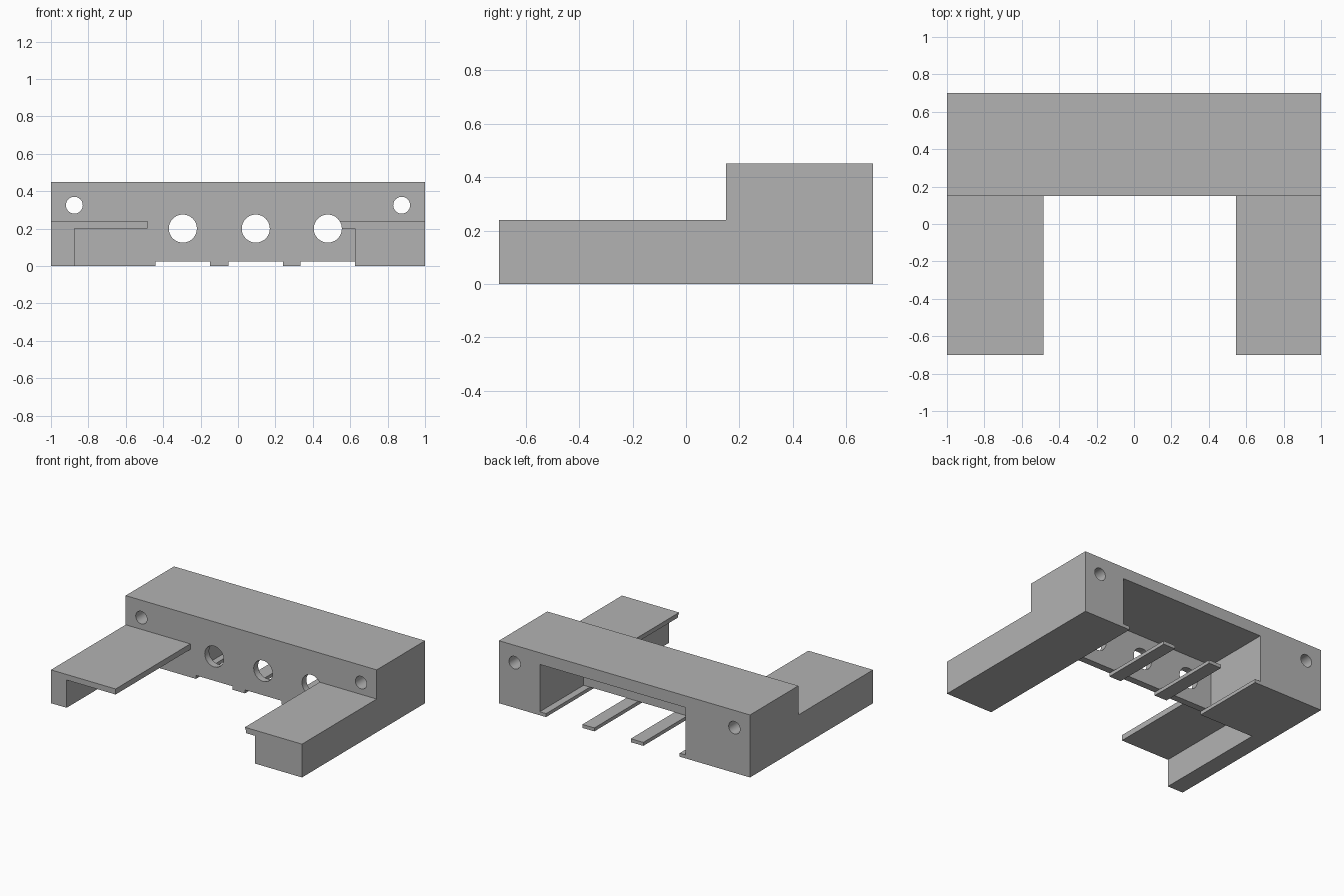
import bpy
import bmesh
import math
from mathutils import Vector

cube = bpy.data.objects.get("Cube")
if cube:
    bpy.data.objects.remove(cube)

grey = bpy.data.materials.new("plain_grey")
grey.use_nodes = True
colour = (0.45, 0.45, 0.45, 1)
grey.diffuse_color = colour
grey.node_tree.nodes["Principled BSDF"].inputs["Base Color"].default_value = colour


def prism(name, points, sweep):
    """Closed solid made by sweeping a polygon along a vector."""
    bm = bmesh.new()
    base = bm.faces.new([bm.verts.new(p) for p in points])
    swept = bmesh.ops.extrude_face_region(bm, geom=[base])["geom"]
    moved = [v for v in swept if isinstance(v, bmesh.types.BMVert)]
    bmesh.ops.translate(bm, verts=moved, vec=Vector(sweep))
    bmesh.ops.recalc_face_normals(bm, faces=bm.faces)
    mesh = bpy.data.meshes.new(name)
    bm.to_mesh(mesh)
    bm.free()
    mesh.materials.append(grey)
    obj = bpy.data.objects.new(name, mesh)
    bpy.context.collection.objects.link(obj)
    return obj


def front_prism(name, outline, y0, y1):
    """Front outline of (x, z) pairs swept from y0 to y1."""
    return prism(name, [(x, y0, z) for x, z in outline], (0, y1 - y0, 0))


def box(name, x0, x1, y0, y1, z0, z1):
    return front_prism(name, [(x0, z0), (x1, z0), (x1, z1), (x0, z1)], y0, y1)


def bore(name, x, z, radius, y0, y1, sides=48):
    turns = [math.tau * i / sides for i in range(sides)]
    ring = [(x + radius * math.cos(a), z + radius * math.sin(a)) for a in turns]
    return front_prism(name, ring, y0, y1)


def carve(target, cutter):
    cutter.hide_render = True
    mod = target.modifiers.new("cut", "BOOLEAN")
    mod.operation = "DIFFERENCE"
    mod.solver = "EXACT"
    mod.object = cutter
    bpy.context.view_layer.objects.active = target
    bpy.ops.object.modifier_apply(modifier=mod.name)
    bpy.data.objects.remove(cutter)


# Stepped body: tall rear block with a low front
front, step, back = -0.7, 0.15, 0.7
side = [(front, 0), (back, 0), (back, 0.45), (step, 0.45), (step, 0.24), (front, 0.24)]
body = prism("bracket_body", [(-1, y, z) for y, z in side], (2, 0, 0))

# Open bay between the arms, undercut beneath both arm plates
bay = [(-0.875, -0.1), (0.625, -0.1), (0.625, 0.2), (0.545, 0.2),
       (0.545, 0.3), (-0.485, 0.3), (-0.485, 0.2), (-0.875, 0.2)]
carve(body, front_prism("bay_cutter", bay, -0.8, step))

# Rear cavity behind a thin front wall
carve(body, box("cavity_cutter", -0.485, 0.675, 0.2, 0.8, 0.025, 0.366))

# Three floor slots leave the rails, each with a round port above
for x in (-0.295, 0.095, 0.48):
    carve(body, box("slot_cutter", x - 0.145, x + 0.145, 0.1, 0.8, -0.1, 0.025))
    carve(body, bore("port_cutter", x, 0.2, 0.075, -0.8, 0.4))

# Screw holes through the rear block
for x in (-0.875, 0.875):
    carve(body, bore("screw_hole_cutter", x, 0.325, 0.045, 0.1, 0.8))

bpy.ops.object.select_all(action="DESELECT")
body.select_set(True)
bpy.context.view_layer.objects.active = body
bpy.ops.object.shade_smooth_by_angle(angle=math.radians(30))
